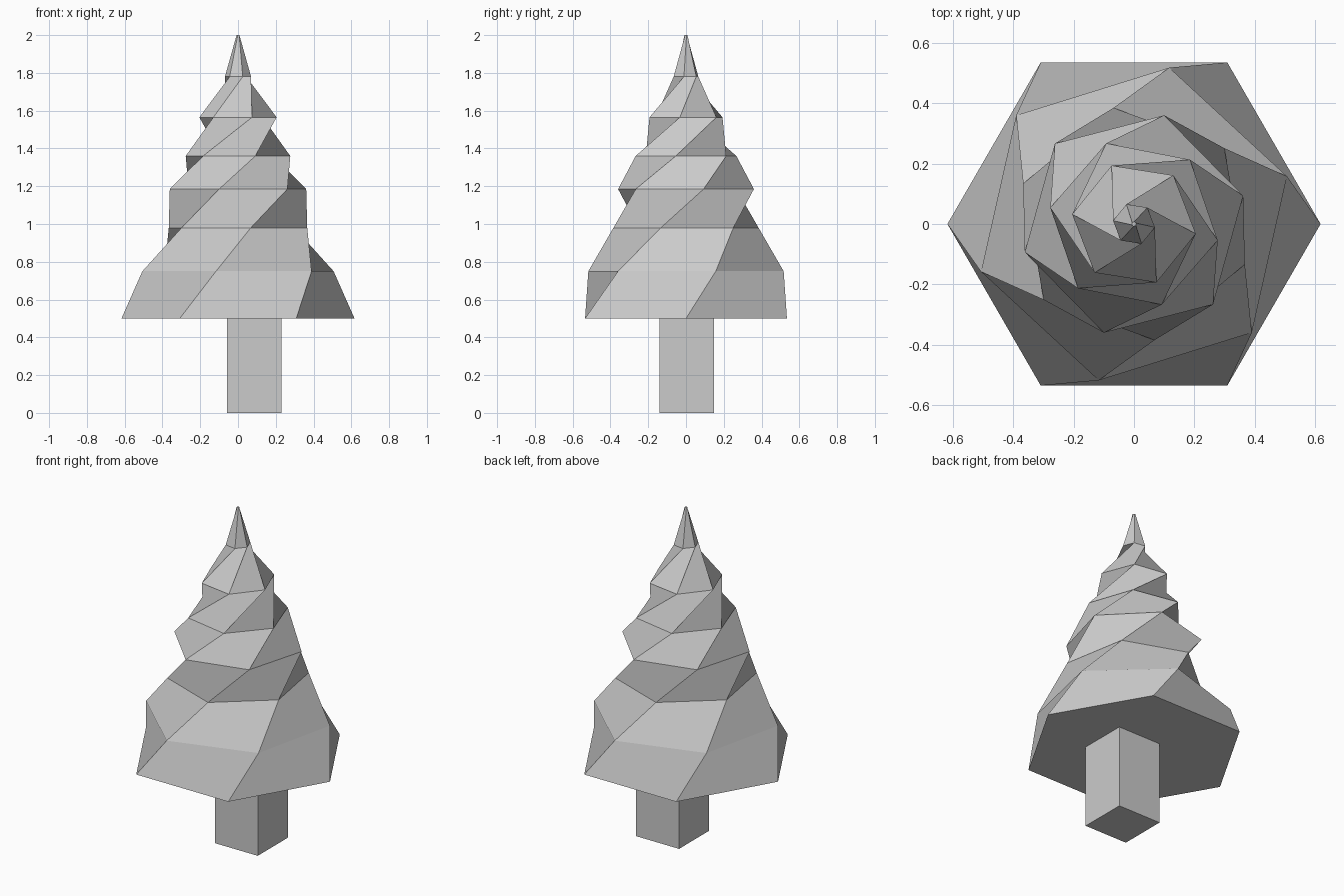
import bpy
from math import cos, sin, radians
from mathutils import Vector

if "Cube" in bpy.data.objects:
    bpy.data.objects.remove(bpy.data.objects["Cube"])

# Foliage rings: height, radius, accumulated twist in degrees
RINGS = [
    (0.50, 0.617, 0), (0.75, 0.53, 17.3), (0.98, 0.39, 40), (1.185, 0.373, 74.5),
    (1.36, 0.282, 109), (1.565, 0.207, 171), (1.78, 0.07, 231), (2.00, 0.008, 261),
]
N = 6


def build(name, verts, faces, normals=None):
    me = bpy.data.meshes.new(name)
    me.from_pydata(verts, [], faces)
    me.update()
    ob = bpy.data.objects.new(name, me)
    bpy.context.collection.objects.link(ob)
    if normals:
        # each twisted panel shades as one flat facet
        me.shade_smooth()
        me.normals_split_custom_set([n for f, n in zip(faces, normals) for _ in f])
    return ob


# Foliage: stacked twisted hexagons, panels folded inward between spiral ridges
verts = [Vector((r * cos(radians(t + 60 * i)), r * sin(radians(t + 60 * i)), z))
         for z, r, t in RINGS for i in range(N)]
faces, normals = [], []
for k in range(len(RINGS) - 1):
    for i in range(N):
        j = (i + 1) % N
        a, b, c, d = k * N + i, k * N + j, (k + 1) * N + j, (k + 1) * N + i
        n = (verts[c] - verts[a]).cross(verts[d] - verts[b]).normalized()
        faces += [(a, b, c), (a, c, d)]
        normals += [n, n]
faces += [tuple(reversed(range(N))), tuple(range(len(verts) - N, len(verts)))]
normals += [Vector((0, 0, -1)), Vector((0, 0, 1))]
build("foliage", verts, faces, normals)

# Trunk: square post set slightly off centre
bpy.ops.mesh.primitive_cube_add(size=1, location=(0.086, 0.005, 0.25))
trunk = bpy.context.object
trunk.name = "trunk"
trunk.scale = (0.288, 0.288, 0.5)
